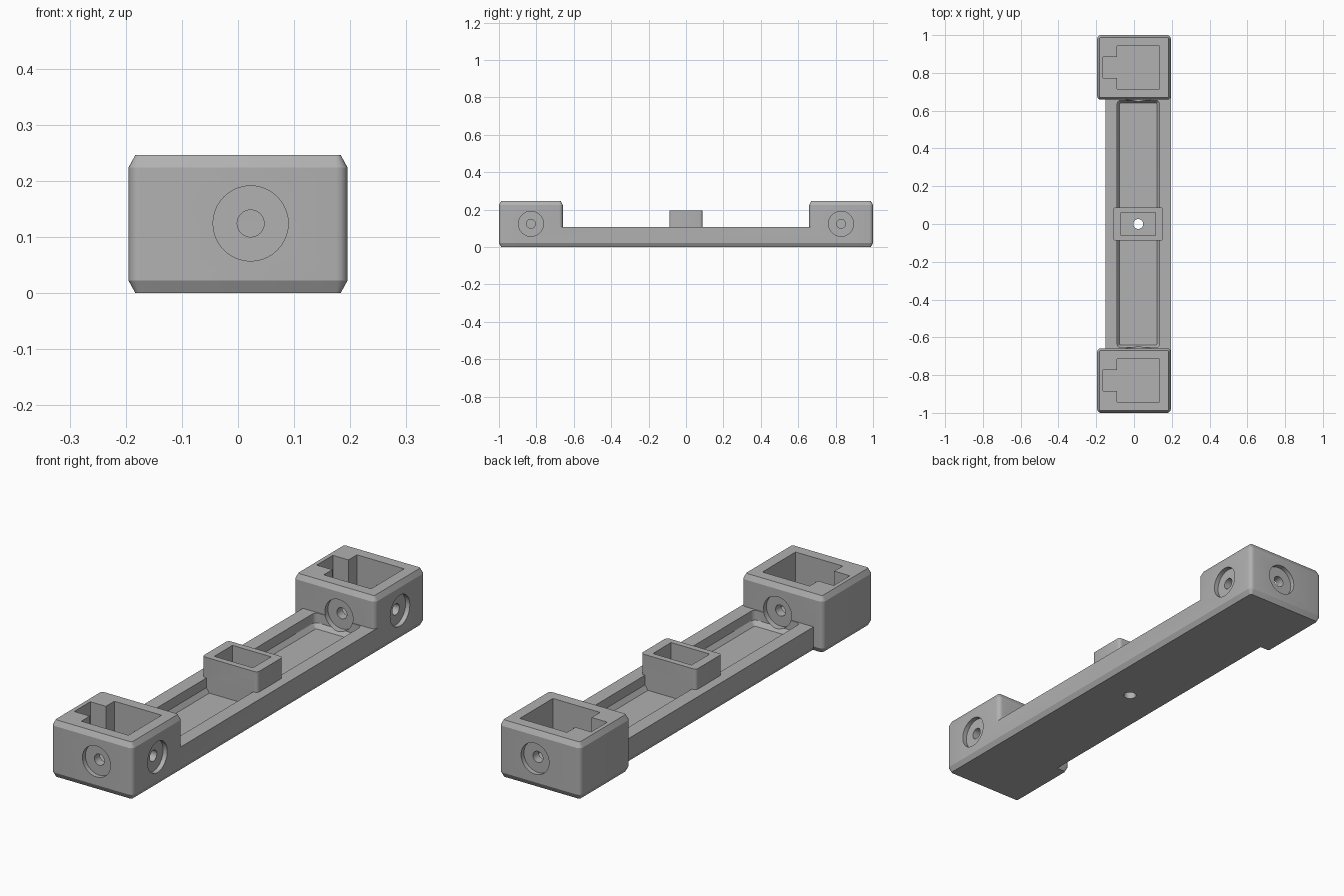
import bpy, bmesh, math
from mathutils import Matrix, Vector

if "Cube" in bpy.data.objects:
    bpy.data.objects.remove(bpy.data.objects["Cube"])

grey = bpy.data.materials.new("plain grey")
grey.use_nodes = True
colour = (0.44, 0.44, 0.44, 1)
grey.diffuse_color = colour
grey.node_tree.nodes["Principled BSDF"].inputs["Base Color"].default_value = colour

MID = 0.0225      # x centre of rail, post and bores
BLOCK_Y = 0.829   # y centre of the end blocks
BORE_Z = 0.124
FLOOR = 0.045


def finish(bm, name):
    bmesh.ops.recalc_face_normals(bm, faces=bm.faces)
    mesh = bpy.data.meshes.new(name)
    bm.to_mesh(mesh)
    bm.free()
    mesh.materials.append(grey)
    ob = bpy.data.objects.new(name, mesh)
    bpy.context.collection.objects.link(ob)
    return ob


def rounded_box(name, x, y, w, d, layers, radius=0.0):
    """Stack of rounded rectangles; layers are (inset, z) pairs."""
    bm = bmesh.new()
    steps = 5 if radius else 1
    rings = []
    for inset, z in layers:
        r = max(radius - inset, 0.004) if radius else 0
        ring = []
        for corner in range(4):
            base = math.pi / 2 * corner
            sx = 1 if corner in (0, 3) else -1
            sy = 1 if corner < 2 else -1
            cx, cy = x + sx * (w / 2 - inset - r), y + sy * (d / 2 - inset - r)
            for i in range(steps):
                a = base + math.pi / 2 * i / max(steps - 1, 1)
                ring.append(bm.verts.new((cx + r * math.cos(a), cy + r * math.sin(a), z)))
        rings.append(ring)
    bm.faces.new(rings[0])
    bm.faces.new(rings[-1])
    for low, high in zip(rings, rings[1:]):
        for i in range(len(low)):
            j = (i + 1) % len(low)
            bm.faces.new((low[i], low[j], high[j], high[i]))
    return finish(bm, name)


def cylinder(name, centre, direction, radius, length):
    bm = bmesh.new()
    turn = Vector((0, 0, 1)).rotation_difference(Vector(direction)).to_matrix().to_4x4()
    bmesh.ops.create_cone(bm, cap_ends=True, segments=40, radius1=radius, radius2=radius,
                          depth=length, matrix=Matrix.Translation(centre) @ turn)
    return finish(bm, name)


def combine(target, tool, operation):
    tool.hide_render = True
    mod = target.modifiers.new(operation.lower(), "BOOLEAN")
    mod.operation, mod.solver, mod.object = operation, "EXACT", tool
    bpy.ops.object.select_all(action="DESELECT")
    bpy.context.view_layer.objects.active = target
    target.select_set(True)
    bpy.ops.object.modifier_apply(modifier=mod.name)
    bpy.data.objects.remove(tool)


# Rail with a tray recess
body = rounded_box("holder_body", MID, 0, 0.345, 1.8, [(0.012, 0), (0, 0.022), (0, 0.107)])
recess = rounded_box("recess", MID, 0, 0.224, 1.31,
                     [(0.014, FLOOR), (0, FLOOR + 0.02), (0, 0.3)], 0.02)
combine(body, recess, "DIFFERENCE")

# Chamfered end blocks
for side in (-1, 1):
    block = rounded_box("end_block", 0, side * BLOCK_Y, 0.39, 0.342,
                        [(0.012, 0), (0, 0.022), (0, 0.224), (0.012, 0.246)], 0.02)
    combine(body, block, "UNION")

# Centre post with pocket and drain hole
post = rounded_box("centre_post", MID, 0, 0.264, 0.176, [(0, 0.03), (0, 0.196)], 0.014)
combine(body, post, "UNION")
pocket = rounded_box("post_pocket", MID, 0, 0.185, 0.124, [(0, FLOOR), (0, 0.3)])
combine(body, pocket, "DIFFERENCE")
combine(body, cylinder("drain", (MID, 0, 0), (0, 0, 1), 0.026, 0.3), "DIFFERENCE")

# Block pockets with a side notch, and counterbored screw holes
for side in (-1, 1):
    y = side * BLOCK_Y
    cuts = [rounded_box("pocket", MID, y, 0.226, 0.226, [(0, FLOOR), (0, 0.3)]),
            rounded_box("notch", -0.115, y, 0.1, 0.11, [(0, FLOOR), (0, 0.3)])]
    faces = [((MID, side, BORE_Z), (0, side, 0)),
             ((MID, side * 0.658, BORE_Z), (0, side, 0)),
             ((0.195, y, BORE_Z), (1, 0, 0))]
    for centre, direction in faces:
        cuts.append(cylinder("counterbore", centre, direction, 0.067, 0.04))
        cuts.append(cylinder("screw_hole", centre, direction, 0.024, 0.16))
    for cut in cuts:
        combine(body, cut, "DIFFERENCE")

# Smooth bores and corners, keeping hard edges
bpy.ops.object.select_all(action="DESELECT")
body.select_set(True)
bpy.context.view_layer.objects.active = body
bpy.ops.object.shade_smooth_by_angle(angle=math.radians(25))
